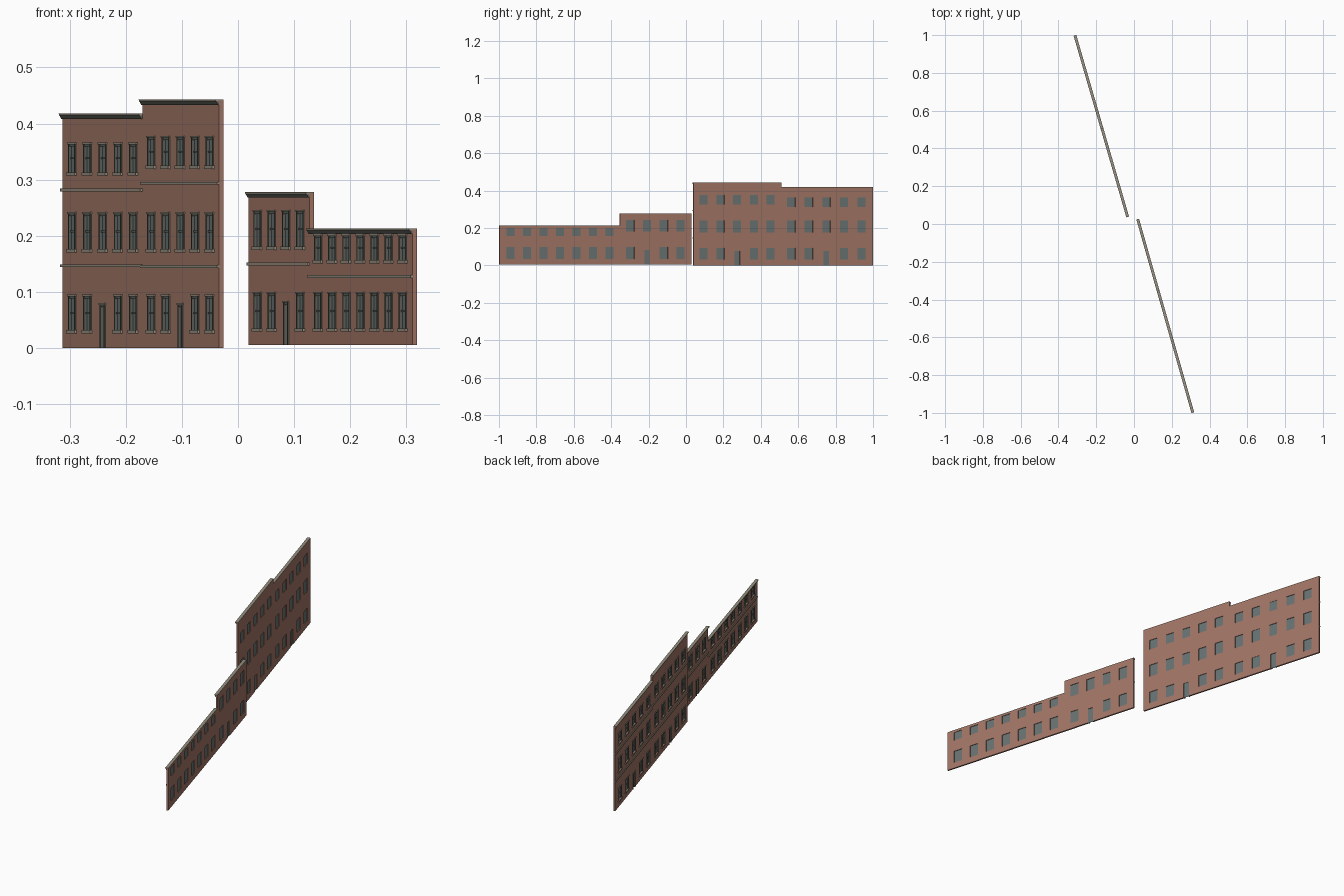
import bpy, bmesh, math
from mathutils import Matrix

cube = bpy.data.objects.get("Cube")
if cube:
    bpy.data.objects.remove(cube, do_unlink=True)


def material(name, rgb):
    m = bpy.data.materials.new(name)
    m.use_nodes = True
    m.diffuse_color = (*rgb, 1)
    m.node_tree.nodes["Principled BSDF"].inputs["Base Color"].default_value = (*rgb, 1)
    return m


BRICK = material("brick", (0.36, 0.18, 0.13))
STONE = material("stone", (0.31, 0.28, 0.22))
FRAME = material("dark frame", (0.11, 0.12, 0.10))
GLASS = material("slate glass", (0.14, 0.17, 0.17))

THICK = 0.008     # wall thickness
WIN_W = 0.045
DOOR_W = 0.03


def finish(bm, name, mat, place):
    bmesh.ops.recalc_face_normals(bm, faces=bm.faces)
    me = bpy.data.meshes.new(name)
    bm.to_mesh(me)
    bm.free()
    me.materials.append(mat)
    ob = bpy.data.objects.new(name, me)
    ob.matrix_world = place
    bpy.context.collection.objects.link(ob)


def add_box(bm, u0, u1, v0, v1, z0, z1):
    size = Matrix.Diagonal((u1 - u0, v1 - v0, z1 - z0, 1))
    mid = Matrix.Translation(((u0 + u1) / 2, (v0 + v1) / 2, (z0 + z1) / 2))
    bmesh.ops.create_cube(bm, size=1, matrix=mid @ size)


def extrude_profile(bm, points, u0, u1):
    """Sweep a (depth, height) outline along the wall."""
    face = bm.faces.new([bm.verts.new((u0, v, z)) for v, z in points])
    ext = bmesh.ops.extrude_face_region(bm, geom=[face])
    moved = [g for g in ext["geom"] if isinstance(g, bmesh.types.BMVert)]
    bmesh.ops.translate(bm, verts=moved, vec=(u1 - u0, 0, 0))


def wall(name, u0, u1, z0, z1, holes, place):
    """Brick slab whose grid cells are left out at the openings."""
    bm = bmesh.new()
    us = sorted({round(x, 5) for x in [u0, u1] + [e for h in holes for e in h[:2]]})
    zs = sorted({round(x, 5) for x in [z0, z1] + [e for h in holes for e in h[2:]]})
    verts = {(u, z): bm.verts.new((u, 0, z)) for u in us for z in zs}
    for a, b in zip(us, us[1:]):
        for c, d in zip(zs, zs[1:]):
            cu, cz = (a + b) / 2, (c + d) / 2
            if not any(h[0] < cu < h[1] and h[2] < cz < h[3] for h in holes):
                bm.faces.new([verts[k] for k in ((a, c), (b, c), (b, d), (a, d))])
    loose = [v for v in bm.verts if not v.link_faces]
    bmesh.ops.delete(bm, geom=loose, context="VERTS")
    ext = bmesh.ops.extrude_face_region(bm, geom=bm.faces[:])
    moved = [g for g in ext["geom"] if isinstance(g, bmesh.types.BMVert)]
    bmesh.ops.translate(bm, verts=moved, vec=(0, THICK, 0))
    finish(bm, name + "_wall", BRICK, place)


def building(name, place, u0, u1, z0, z1, first, step, count, floors, belts, door, door_top):
    windows, doors = [], []
    for f, (lo, hi) in enumerate(floors):
        for i in range(count):
            c = first + i * step
            if f == 0 and i == door:
                doors.append((c - DOOR_W / 2, c + DOOR_W / 2, z0, door_top))
            else:
                windows.append((c - WIN_W / 2, c + WIN_W / 2, lo, hi))
    wall(name, u0, u1, z0, z1 - 0.002, windows + doors, place)

    panes, frames, trim = bmesh.new(), bmesh.new(), bmesh.new()
    for a, b, lo, hi in windows + doors:
        add_box(panes, a, b, 0.0035, 0.0055, lo, hi)
        # side jambs and head
        add_box(frames, a, a + 0.005, -0.002, 0.0035, lo, hi)
        add_box(frames, b - 0.005, b, -0.002, 0.0035, lo, hi)
        add_box(frames, a + 0.005, b - 0.005, -0.001, 0.0035, hi - 0.004, hi)
    for a, b, lo, hi in windows:
        # sash rail, sill and lintel
        mid = (lo + hi) / 2
        add_box(frames, a + 0.005, b - 0.005, 0.001, 0.0035, mid - 0.0015, mid + 0.0015)
        add_box(trim, a - 0.004, b + 0.004, -0.004, 0.001, lo - 0.006, lo)
        add_box(trim, a - 0.003, b + 0.003, -0.003, 0.001, hi, hi + 0.003)
    for a, b, lo, hi in doors:
        add_box(trim, a - 0.003, b + 0.003, -0.003, 0.001, hi, hi + 0.003)
    finish(panes, name + "_panes", GLASS, place)
    finish(frames, name + "_window_frames", FRAME, place)
    finish(trim, name + "_sills_and_lintels", STONE, place)

    # belt courses between the floors
    bands = bmesh.new()
    for z in belts:
        add_box(bands, u0, u1, -0.004, 0.001, z, z + 0.005)
    finish(bands, name + "_belt_courses", STONE, place)

    # stepped cornice with a coping over the wall top
    low = bmesh.new()
    extrude_profile(low, [(0, z1 - 0.010), (-0.002, z1 - 0.010),
                          (-0.005, z1 - 0.004), (0, z1 - 0.004)], u0, u1)
    finish(low, name + "_cornice_moulding", FRAME, place)
    cap = bmesh.new()
    extrude_profile(cap, [(0, z1 - 0.004), (-0.006, z1 - 0.004), (-0.007, z1),
                          (THICK, z1), (THICK, z1 - 0.002), (0, z1 - 0.002)], u0, u1)
    finish(cap, name + "_cornice_cap", STONE, place)


def row(x, y, degrees):
    return Matrix.Translation((x, y, 0)) @ Matrix.Rotation(math.radians(degrees), 4, "Z")


tall_row = row(-0.313, 0.998, -73.8)
low_row = row(0.019, 0.026, -74.1)
GROUND, MIDDLE = (0.032, 0.092), (0.176, 0.239)

building("tall_rear", tall_row, 0, 0.511, 0, 0.418, 0.065, 0.0977, 5,
         [GROUND, MIDDLE, (0.313, 0.363)], [0.144, 0.279], 2, 0.077)
building("tall_front", tall_row, 0.511, 1.001, 0, 0.443, 0.570, 0.0935, 5,
         [GROUND, MIDDLE, (0.325, 0.375)], [0.143, 0.291], 2, 0.077)
building("low_rear", low_row, 0, 0.396, 0.005, 0.278, 0.060, 0.093, 4,
         [(0.035, 0.097), (0.181, 0.243)], [0.147], 2, 0.081)
building("low_front", low_row, 0.396, 1.066, 0.005, 0.213, 0.455, 0.0917, 7,
         [(0.035, 0.097), (0.157, 0.200)], [0.125], None, 0)
